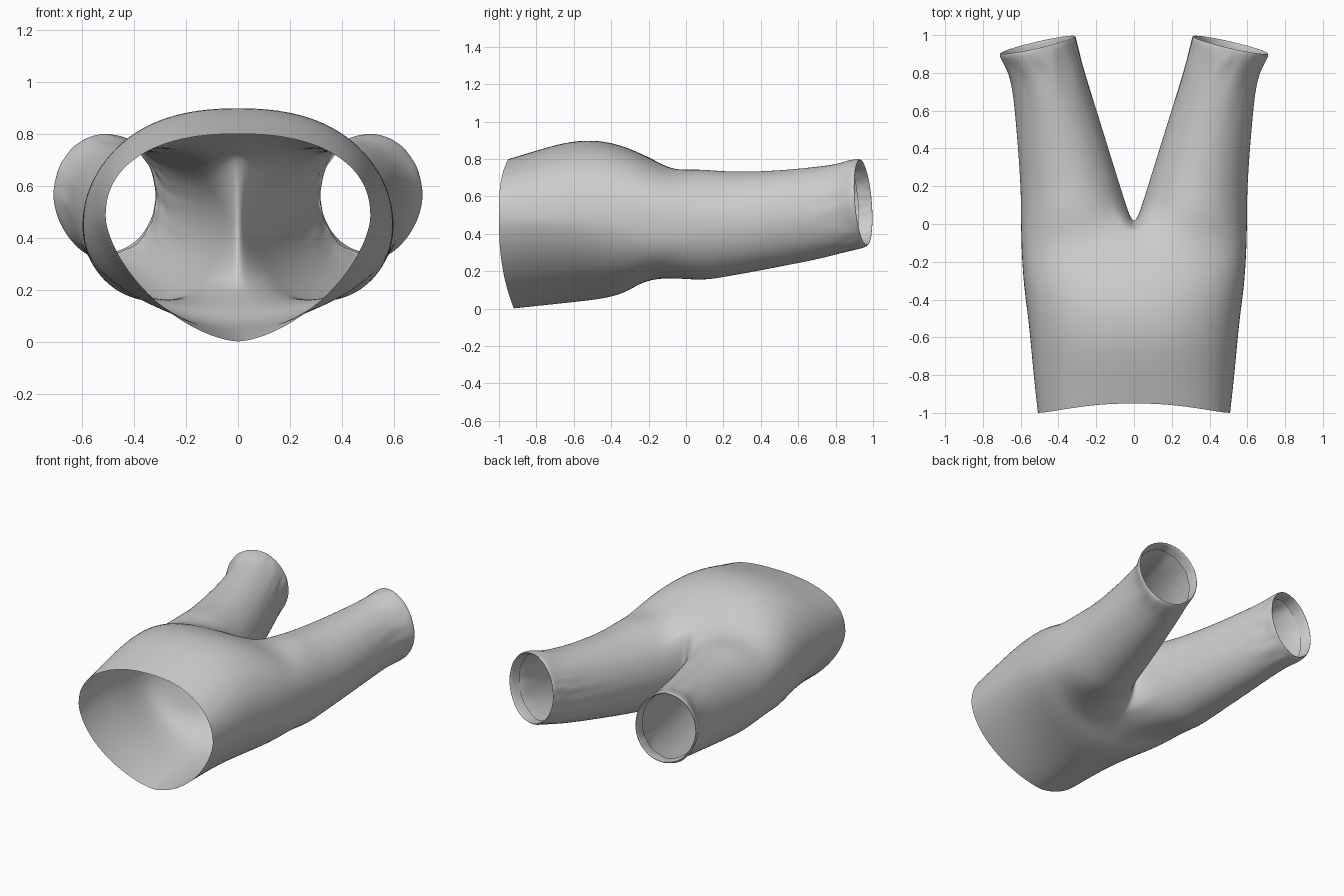
import bpy, bmesh, random
from math import sin, cos, radians, copysign

cube = bpy.data.objects.get("Cube")
if cube:
    bpy.data.objects.remove(cube)

random.seed(4)
OUTER, INNER = 29, 13      # points round the outside, points along the inseam
SPREAD = 140               # how far the outside wraps round a leg, in degrees


def power(v, n):
    return copysign(abs(v) ** (2 / n), v)


def torso_ring(y_top, y_side, y_bot, width, top, mid, bot, n_top, n_bot):
    """Half cross-section from the top centre round the hip to the bottom centre."""
    ring = []
    for i in range(OUTER):
        a = radians(90 - 180 * i / (OUTER - 1))
        s, c = sin(a), max(cos(a), 0)
        n = n_top if s >= 0 else n_bot
        y_end, z_end = (y_top, top) if s >= 0 else (y_bot, bot)
        x = 0 if i in (0, OUTER - 1) else width * power(c, n)
        ring.append((x, y_side + (y_end - y_side) * abs(s) ** 3,
                     mid + (z_end - mid) * abs(power(s, n))))
    return ring


def leg_ring(y, x_in, x_out, top, bot, tilt, crumple=0.0, scale=1.0):
    """Closed leg cross-section, tilted so the inseam side reaches further back."""
    cx, cz = (x_in + x_out) / 2, (top + bot) / 2
    rx, rz = (x_out - x_in) / 2, (top - bot) / 2
    angles = [SPREAD - 2 * SPREAD * i / (OUTER - 1) for i in range(OUTER)]
    gap = 360 - 2 * SPREAD
    angles += [-SPREAD - gap * (j + 1) / (INNER + 1) for j in range(INNER)]
    ring = []
    for a in map(radians, angles):
        r = scale + random.uniform(-crumple, crumple)
        ring.append((cx + rx * r * cos(a),
                     y - tilt * cos(a) - tilt * 0.4 * sin(a),
                     cz + rz * r * sin(a)))
    return ring


# Waist to crotch
torso = [torso_ring(*p) for p in (
    (-0.95, -1.0, -0.92, 0.51, 0.80, 0.48, 0.00, 2.3, 1.6),
    (-0.80, -0.82, -0.78, 0.53, 0.845, 0.48, 0.015, 2.3, 1.6),
    (-0.65, -0.66, -0.64, 0.545, 0.89, 0.48, 0.03, 2.3, 1.65),
    (-0.50, -0.50, -0.50, 0.56, 0.905, 0.48, 0.045, 2.3, 1.8),
    (-0.36, -0.36, -0.38, 0.58, 0.88, 0.47, 0.065, 2.35, 2.0),
    (-0.24, -0.24, -0.30, 0.59, 0.83, 0.46, 0.10, 2.5, 2.3),
    (-0.11, -0.11, -0.22, 0.597, 0.765, 0.45, 0.15, 2.7, 2.6),
)]

# Crotch seam closes the last torso ring into the start of a leg
seam = []
for j in range(INNER):
    a = radians(-90 + 180 * (j + 1) / (INNER + 1))
    y_end, z_end = (-0.11, 0.765) if a >= 0 else (-0.22, 0.15)
    seam.append((0, y_end * (1 - cos(a)), 0.45 + (z_end - 0.45) * abs(sin(a))))
torso[-1] += seam

# Leg from crotch to the crumpled hem, then the hem folded inside
legs = [leg_ring(*p) for p in (
    (0.06, 0.03, 0.60, 0.75, 0.145, 0.0),
    (0.18, 0.07, 0.60, 0.735, 0.165, 0.01),
    (0.35, 0.125, 0.61, 0.732, 0.195, 0.015),
    (0.55, 0.19, 0.625, 0.742, 0.235, 0.025),
    (0.72, 0.245, 0.64, 0.76, 0.27, 0.03, 0.01),
    (0.82, 0.275, 0.66, 0.775, 0.295, 0.035, 0.025),
    (0.88, 0.295, 0.685, 0.79, 0.31, 0.04, 0.035),
    (0.93, 0.305, 0.71, 0.80, 0.325, 0.045, 0.02),
    (0.95, 0.31, 0.71, 0.80, 0.335, 0.045, 0.01),
    (0.95, 0.31, 0.71, 0.80, 0.335, 0.045, 0.01, 0.95),
    (0.88, 0.30, 0.69, 0.79, 0.32, 0.04, 0.02, 0.93),
)]

# Skin the rings
bm = bmesh.new()
rings = [[bm.verts.new(p) for p in ring] for ring in torso + legs]
for k, (a, b) in enumerate(zip(rings, rings[1:])):
    closed = k >= len(torso) - 1
    count = len(a) if closed else OUTER - 1
    for i in range(count):
        j = (i + 1) % len(a) if closed else i + 1
        bm.faces.new((a[i], a[j], b[j], b[i]))
bmesh.ops.recalc_face_normals(bm, faces=bm.faces)
mesh = bpy.data.meshes.new("shorts")
bm.to_mesh(mesh)
bm.free()
# Normals should point out of the garment: the hip side faces +x
hip = max(mesh.polygons, key=lambda p: p.center.x - abs(p.center.y + 0.5))
if hip.normal.x < 0:
    mesh.flip_normals()
mesh.shade_smooth()

shorts = bpy.data.objects.new("shorts", mesh)
bpy.context.collection.objects.link(shorts)
mirror = shorts.modifiers.new("other_side", 'MIRROR')
mirror.use_clip = True
mirror.merge_threshold = 0.0005
smooth = shorts.modifiers.new("soft_cloth", 'SUBSURF')
smooth.levels = smooth.render_levels = 2
